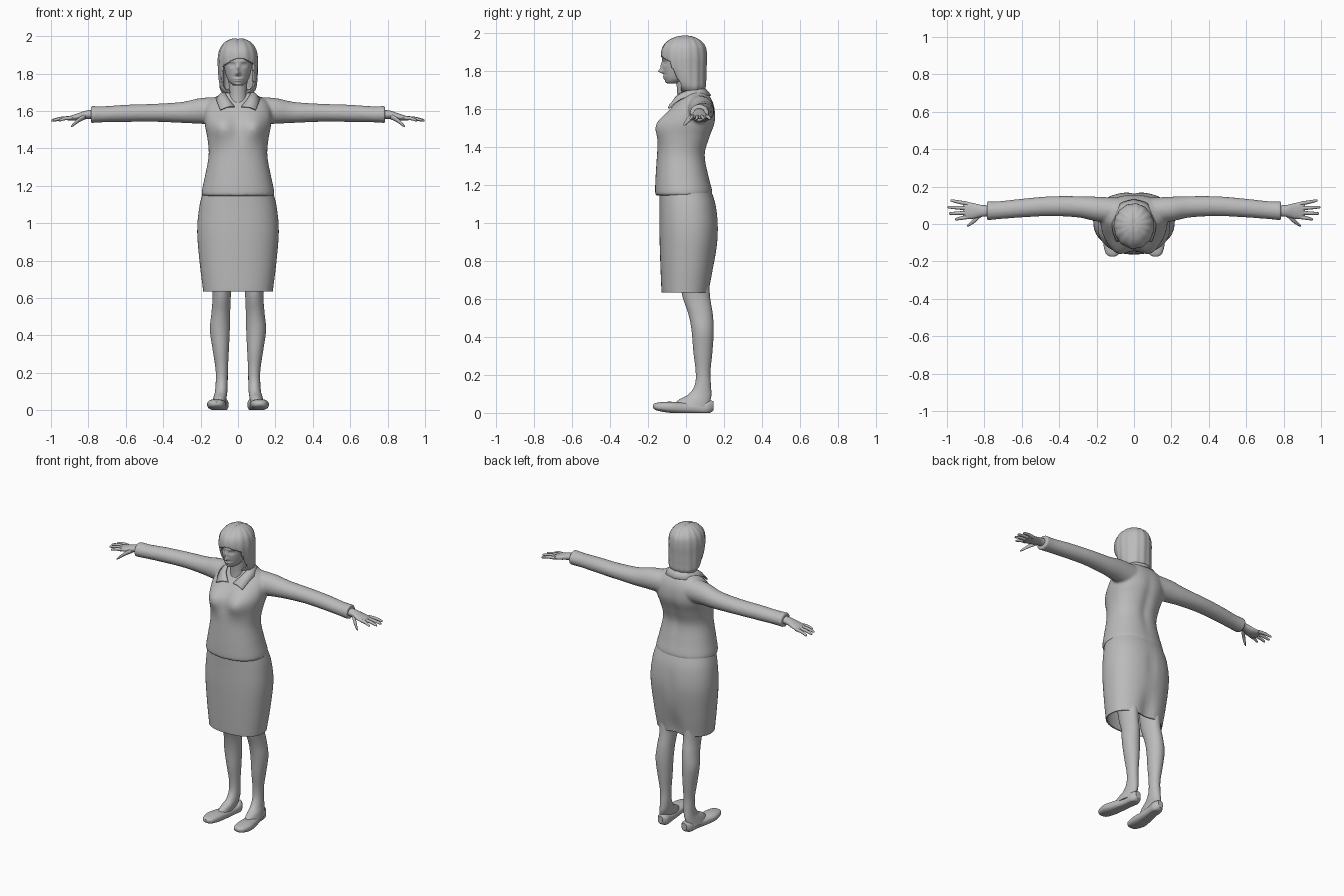
import bpy, bmesh, math
from mathutils import Vector

mat = bpy.data.materials.new("plain grey")
mat.diffuse_color = (0.5, 0.5, 0.5, 1)


def refine(rings, sub):
    """Catmull-Rom interpolation between the key cross-sections."""
    out = []
    for i in range(len(rings) - 1):
        k = [rings[max(i - 1, 0)], rings[i], rings[i + 1], rings[min(i + 2, len(rings) - 1)]]
        for s in range(sub):
            t = s / sub
            out.append([0.5 * (2 * b + (c - a) * t + (2 * a - 5 * b + 4 * c - d) * t * t
                               + (3 * b - a - 3 * c + d) * t ** 3) for a, b, c, d in zip(*k)])
    return out + [rings[-1]]


def loft(bm, rings, axis="z", n=32, sub=5, power=2.0, caps=(True, True), side=1):
    """Superellipse cross-sections (position, centre a, centre b, radius a, radius b)."""
    loops = []
    for p, ca, cb, ra, rb in refine(rings, sub):
        loop = []
        for i in range(n):
            t = 2 * math.pi * i / n
            c, s = math.cos(t), math.sin(t)
            a = ca + ra * math.copysign(abs(c) ** (2 / power), c)
            b = cb + rb * math.copysign(abs(s) ** (2 / power), s)
            co = {"x": (p, a, b), "y": (a, p, b), "z": (a, b, p)}[axis]
            loop.append(bm.verts.new((co[0] * side, co[1], co[2])))
        loops.append(loop)
    for l0, l1 in zip(loops, loops[1:]):
        for i in range(n):
            j = (i + 1) % n
            bm.faces.new((l0[i], l0[j], l1[j], l1[i]))
    if caps[0]:
        bm.faces.new(loops[0][::-1])
    if caps[1]:
        bm.faces.new(loops[-1])


def push(bm, face_y, bumps):
    """Move front (-1) or back (1) vertices along y: (x, z, width, height, amount)."""
    for v in bm.verts:
        if v.co.y * face_y > 0.02:
            v.co.y += sum(d * math.exp(-((v.co.x - x) / w) ** 2 - ((v.co.z - z) / h) ** 2)
                          for x, z, w, h, d in bumps)


def finish(name, bm, mirror=False, thick=0, offset=-1, angle=50):
    bmesh.ops.recalc_face_normals(bm, faces=bm.faces)
    me = bpy.data.meshes.new(name)
    bm.to_mesh(me)
    bm.free()
    me.materials.append(mat)
    ob = bpy.data.objects.new(name, me)
    bpy.context.collection.objects.link(ob)
    bpy.ops.object.select_all(action="DESELECT")
    ob.select_set(True)
    bpy.context.view_layer.objects.active = ob
    bpy.ops.object.shade_smooth_by_angle(angle=math.radians(angle))
    if mirror:
        ob.modifiers.new("mirror", "MIRROR")
    if thick:
        m = ob.modifiers.new("thickness", "SOLIDIFY")
        m.thickness, m.offset = thick, offset
    return ob


# Blouse: torso and both sleeves blended into one skin
bm = bmesh.new()
loft(bm, [(1.145, 0, -.012, .192, .148), (1.17, 0, -.012, .194, .151), (1.25, 0, -.02, .177, .14),
          (1.36, 0, -.025, .157, .128), (1.45, 0, -.01, .163, .137), (1.53, 0, .012, .178, .142),
          (1.60, 0, .035, .178, .118), (1.65, 0, .047, .155, .09), (1.685, 0, .045, .10, .068),
          (1.705, 0, .04, .06, .05)], n=64, power=2.25)
push(bm, -1, [(.09, 1.515, .06, .07, -.036), (-.09, 1.515, .06, .07, -.036), (0, 1.5, .03, .08, .006)])
push(bm, 1, [(0, 1.42, .03, .16, -.01)])
for s in (1, -1):
    loft(bm, [(.08, .07, 1.60, .07, .075), (.2, .08, 1.60, .066, .069), (.3, .092, 1.592, .057, .056),
              (.45, .095, 1.59, .053, .048), (.6, .085, 1.587, .05, .046), (.72, .074, 1.582, .048, .043),
              (.787, .07, 1.581, .051, .046)], axis="x", side=s)
blouse = finish("blouse", bm)
m = blouse.modifiers.new("blend", "REMESH")
m.mode, m.voxel_size, m.use_smooth_shade = "VOXEL", 0.008, True
m = blouse.modifiers.new("soften", "SMOOTH")
m.factor, m.iterations = 0.5, 6

# Pencil skirt: open tube with a slight hollow at the lower back
bm = bmesh.new()
loft(bm, [(.635, 0, 0, .186, .128), (.66, 0, .001, .189, .131), (.78, 0, .008, .204, .143),
          (.95, 0, .015, .218, .155), (1.08, 0, .01, .208, .15), (1.165, 0, -.003, .188, .138)],
     n=64, power=2.3, caps=(False, True))
push(bm, 1, [(0, .66, .05, .12, -.022), (0, .97, .025, .09, -.008)])
finish("skirt", bm, thick=.008)

# Legs
bm = bmesh.new()
loft(bm, [(.03, .103, .02, .038, .10), (.07, .096, .047, .035, .083), (.10, .09, .075, .033, .059),
          (.15, .087, .089, .032, .042), (.22, .087, .09, .033, .039), (.32, .092, .089, .043, .05),
          (.43, .097, .088, .053, .058), (.52, .092, .077, .050, .064), (.62, .087, .053, .049, .073),
          (.76, .09, .04, .06, .08)])
finish("legs", bm, mirror=True)

# Flat pumps
bm = bmesh.new()
loft(bm, [(-.175, .115, .035, .012, .008), (-.155, .115, .033, .037, .02), (-.09, .115, .03, .05, .029),
          (-.02, .106, .026, .045, .029), (.06, .093, .025, .037, .03), (.115, .088, .03, .037, .036),
          (.146, .088, .038, .018, .024)], axis="y", power=2.5)
for v in bm.verts:
    v.co.z = max(v.co.z, 0.0)
finish("shoes", bm, mirror=True)

# Hands: palm, four fingers and thumb
bm = bmesh.new()
loft(bm, [(.75, .07, 1.58, .031, .027), (.81, .07, 1.58, .031, .022), (.86, .07, 1.568, .042, .018),
          (.90, .073, 1.561, .046, .012), (.915, .074, 1.558, .04, .007)], axis="x", n=20)
for y0, x1, y1 in ((.109, .982, .125), (.084, .997, .09), (.060, .99, .056), (.037, .958, .026)):
    loft(bm, [(.89, y0, 1.562, .011, .011), ((.89 + x1) / 2, (y0 + y1) / 2, 1.560, .0095, .0095),
              (x1 - .008, y1, 1.551, .007, .007), (x1, y1, 1.549, .003, .003)], axis="x", n=12, sub=3)
loft(bm, [(.815, .055, 1.572, .015, .016), (.85, .022, 1.552, .014, .013),
          (.88, -.002, 1.527, .009, .009), (.892, -.009, 1.517, .004, .004)], axis="x", n=12, sub=3)
finish("hands", bm, mirror=True)

# Neck
bm = bmesh.new()
loft(bm, [(1.60, 0, .02, .062, .07), (1.68, 0, .01, .05, .056), (1.78, 0, 0, .05, .055)])
finish("neck", bm)

# Head with sockets, brow, nose, lips and chin
bm = bmesh.new()
loft(bm, [(1.735, 0, -.072, .018, .022), (1.745, 0, -.062, .036, .043), (1.765, 0, -.045, .053, .068),
          (1.80, 0, -.03, .067, .09), (1.85, 0, -.025, .076, .1), (1.90, 0, -.02, .08, .102),
          (1.945, 0, -.015, .066, .085), (1.97, 0, -.015, .03, .04)], n=96, sub=10)
push(bm, -1, [(0, 1.80, .011, .011, -.022), (0, 1.822, .009, .022, -.012), (0, 1.772, .02, .005, -.007),
              (0, 1.761, .016, .005, -.006), (0, 1.743, .018, .007, -.006), (0, 1.785, .03, .006, .002)]
     + [b for s in (1, -1) for b in ((s * .031, 1.845, .014, .010, .011), (s * .031, 1.845, .008, .005, -.007),
                                     (s * .031, 1.865, .02, .006, -.004))])
finish("head", bm)

# Bobbed hair with a fringe; face opening cut from a full shell
bm = bmesh.new()
loft(bm, [(1.695, 0, .03, .082, .062), (1.72, 0, .022, .096, .082), (1.76, 0, .008, .102, .098),
          (1.82, 0, -.006, .106, .114), (1.88, 0, -.011, .107, .121), (1.93, 0, -.01, .097, .113),
          (1.965, 0, -.008, .072, .083), (1.984, 0, -.006, .038, .043), (1.989, 0, -.005, .008, .01)],
     n=96, sub=10, caps=(False, True))
opening = []
for f in bm.faces:
    c = f.calc_center_median()
    if c.y < -.025 and abs(c.x) < .086 and c.z < 1.882 - 1.5 * abs(c.x - .01) ** 1.5:
        opening.append(f)
bmesh.ops.delete(bm, geom=opening, context="FACES")
for v in bm.verts:  # soft strands and a centre parting
    r = Vector((v.co.x, v.co.y, 0))
    strand = .0015 * math.sin(14 * math.atan2(v.co.x, v.co.y))
    v.co += r.normalized() * strand * min(1, r.length / .08)
    v.co.z -= .005 * math.exp(-(v.co.x / .007) ** 2) * (v.co.z > 1.9)
finish("hair", bm, thick=.012)

# Shirt collar: folded band running from the nape to the front points
inner = [(0, .082, 1.715), (.05, .062, 1.713), (.068, .01, 1.70), (.056, -.045, 1.672), (.018, -.078, 1.622)]
outer = [(0, .13, 1.672), (.075, .105, 1.672), (.112, .03, 1.668), (.112, -.035, 1.65), (.095, -.092, 1.605)]
bm = bmesh.new()
prev = None
for a, b in zip(refine(inner, 5), refine(outer, 5)):
    a, b = Vector(a), Vector(b)
    mid = (a + b) / 2 + Vector((0, 0, .008))
    row = [bm.verts.new(p) for p in (a, mid, b)]
    if prev:
        for i in (0, 1):
            bm.faces.new((prev[i], prev[i + 1], row[i + 1], row[i]))
    prev = row
finish("collar", bm, mirror=True, thick=.008, offset=0)
